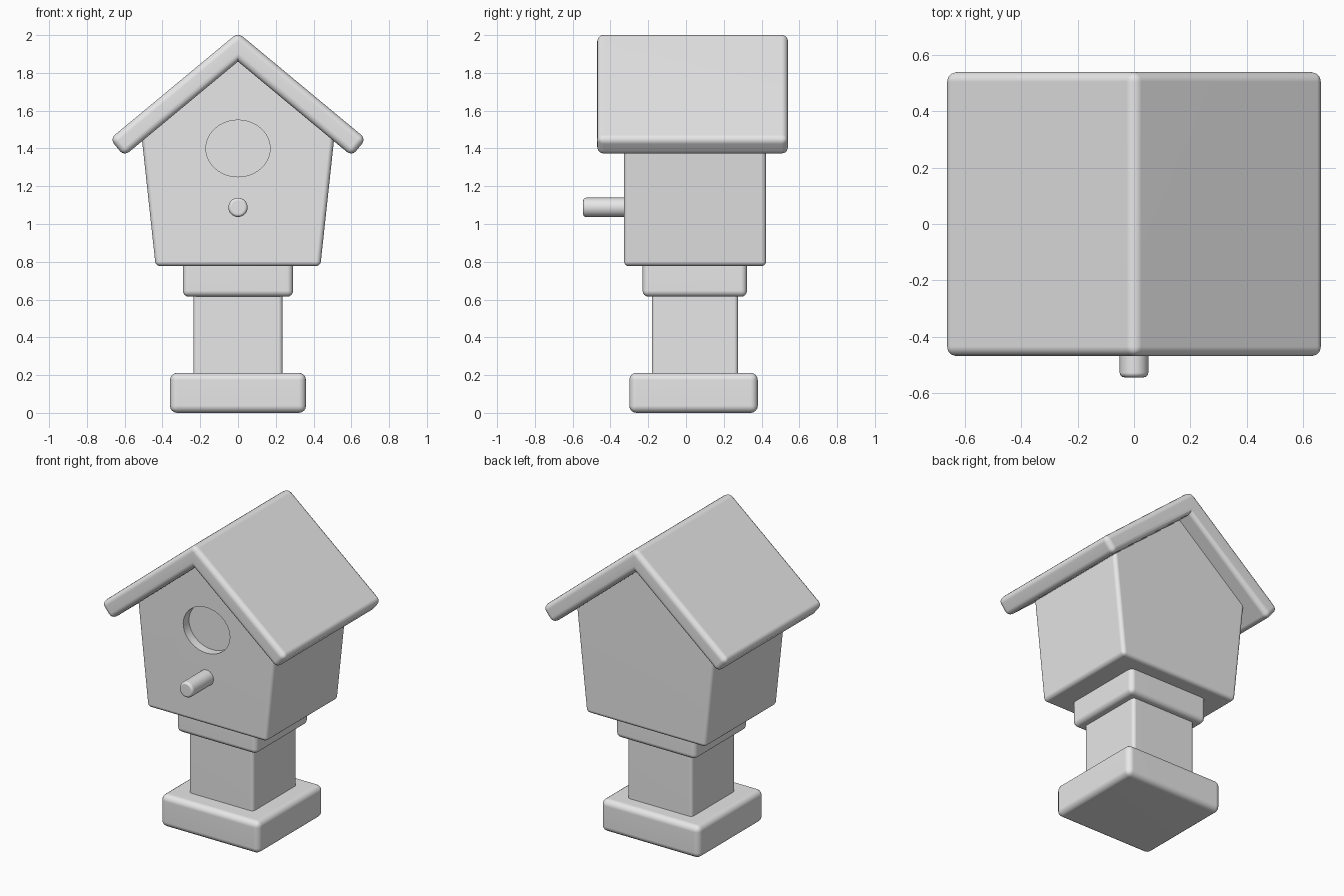
import bpy, bmesh, math
from mathutils import Matrix

if "Cube" in bpy.data.objects:
    bpy.data.objects.remove(bpy.data.objects["Cube"])

grey = bpy.data.materials.new("plain_grey")
grey.diffuse_color = (0.8, 0.8, 0.8, 1)
grey.use_nodes = True
grey.node_tree.nodes["Principled BSDF"].inputs["Base Color"].default_value = grey.diffuse_color


def finish(name, bm, bevel, segments=4, angle=40):
    """Round the convex edges, then make a smooth shaded object."""
    bmesh.ops.recalc_face_normals(bm, faces=bm.faces)
    bm.normal_update()
    if bevel:
        edges = [e for e in bm.edges
                 if e.is_convex and e.calc_face_angle(0) > math.radians(25)]
        bmesh.ops.bevel(bm, geom=edges, offset=bevel, offset_type='OFFSET',
                        segments=segments, profile=0.5, affect='EDGES',
                        clamp_overlap=True)
    mesh = bpy.data.meshes.new(name)
    bm.to_mesh(mesh)
    bm.free()
    obj = bpy.data.objects.new(name, mesh)
    bpy.context.collection.objects.link(obj)
    mesh.materials.append(grey)
    return obj


def activate(obj):
    bpy.ops.object.select_all(action='DESELECT')
    obj.select_set(True)
    bpy.context.view_layer.objects.active = obj


def smooth(obj, angle=40):
    activate(obj)
    bpy.ops.object.shade_smooth_by_angle(angle=math.radians(angle))
    mod = obj.modifiers.new("weighted_normals", 'WEIGHTED_NORMAL')
    mod.keep_sharp = True


def prism(name, profile, y0, y1, bevel):
    """Extrude an x-z profile along y."""
    bm = bmesh.new()
    face = bm.faces.new([bm.verts.new((x, y0, z)) for x, z in profile])
    new = bmesh.ops.extrude_face_region(bm, geom=[face])["geom"]
    bmesh.ops.translate(bm, vec=(0, y1 - y0, 0),
                        verts=[v for v in new if isinstance(v, bmesh.types.BMVert)])
    return finish(name, bm, bevel)


def box(name, half_x, y0, y1, z0, z1, bevel):
    return prism(name, [(-half_x, z0), (half_x, z0), (half_x, z1), (-half_x, z1)],
                 y0, y1, bevel)


def rod(name, rx, rz, z, y0, y1, bevel, sides):
    """Round rod along y."""
    bm = bmesh.new()
    bmesh.ops.create_cone(bm, cap_ends=True, segments=sides,
                          radius1=1, radius2=1, depth=y1 - y0)
    bm.transform(Matrix.Translation((0, (y0 + y1) / 2, z))
                 @ Matrix.Diagonal((rx, 1, rz, 1))
                 @ Matrix.Rotation(math.pi / 2, 4, 'X'))
    return finish(name, bm, bevel, 3)


# Stand: foot, post and collar
smooth(box("foot", 0.36, -0.30, 0.38, 0.0, 0.212, 0.038))
smooth(box("post", 0.236, -0.18, 0.276, 0.17, 0.66, 0.022))
smooth(box("collar", 0.292, -0.23, 0.323, 0.615, 0.82, 0.032))

# House body with flared walls and a gable top hidden under the roof
body = prism("house_body",
             [(-0.436, 0.777), (0.436, 0.777), (0.511, 1.47), (0, 1.90), (-0.511, 1.47)],
             -0.328, 0.424, 0.025)

# Shallow oval entrance cut into the front
cutter = rod("entrance_cutter", 0.17, 0.15, 1.40, -0.5, -0.268, 0, 48)
cutter.hide_render = True
mod = body.modifiers.new("entrance", 'BOOLEAN')
mod.operation = 'DIFFERENCE'
mod.solver = 'EXACT'
mod.object = cutter
activate(body)
bpy.ops.object.modifier_apply(modifier=mod.name)
bpy.data.objects.remove(cutter)
smooth(body)

# Perch below the entrance
smooth(rod("perch", 0.051, 0.051, 1.088, -0.545, -0.28, 0.016, 32), 50)

# Gable roof: one folded slab with square cut eaves
slope = 0.83
length = math.hypot(1, slope)
under, over, eave = 1.86, 2.013, 0.603
thick = (over - under) / length
ex, ez = eave, under - slope * eave
ox, oz = ex + thick * slope / length, ez + thick / length
smooth(prism("roof",
             [(0, under), (ex, ez), (ox, oz), (0, over), (-ox, oz), (-ex, ez)],
             -0.47, 0.54, 0.034))
